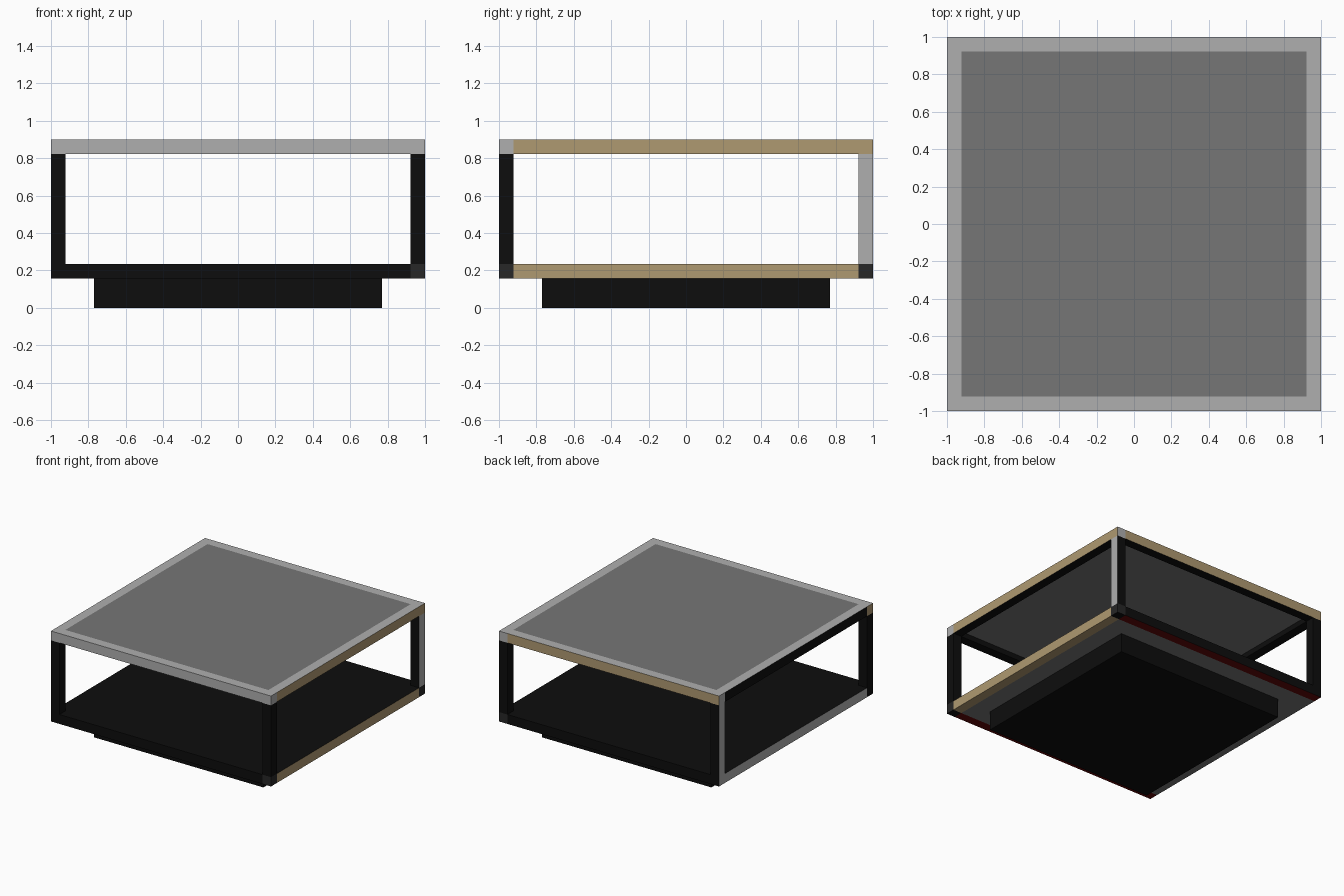
import bpy, bmesh
from mathutils import Vector

if "Cube" in bpy.data.objects:
    bpy.data.objects.remove(bpy.data.objects["Cube"])

COLOURS = {
    "black": (0.004, 0.004, 0.004, 1),
    "charcoal": (0.02, 0.02, 0.02, 1),
    "slate": (0.18, 0.18, 0.18, 1),
    "silver": (0.43, 0.43, 0.43, 1),
    "tan": (0.43, 0.32, 0.165, 1),
    "red": (0.12, 0.002, 0.002, 1),
}
MATS = {}
for mat_name, rgba in COLOURS.items():
    MATS[mat_name] = bpy.data.materials.new(mat_name)
    MATS[mat_name].diffuse_color = rgba

DIRS = {"+x": (1, 0, 0), "-x": (-1, 0, 0), "+y": (0, 1, 0),
        "-y": (0, -1, 0), "+z": (0, 0, 1), "-z": (0, 0, -1)}


def box(name, x, y, z, base="black", **sides):
    """Box spanning three (min, max) ranges; sides recolours single faces."""
    faces = {k.replace("p", "+").replace("n", "-"): v for k, v in sides.items()}
    slots = [base] + sorted(set(faces.values()) - {base})
    bm = bmesh.new()
    bmesh.ops.create_cube(bm, size=1)
    bm.normal_update()
    for f in bm.faces:
        for key, colour in faces.items():
            if f.normal.dot(Vector(DIRS[key])) > 0.9:
                f.material_index = slots.index(colour)
    for v in bm.verts:
        v.co = [r[0] + (c + 0.5) * (r[1] - r[0]) for c, r in zip(v.co, (x, y, z))]
    mesh = bpy.data.meshes.new(name)
    bm.to_mesh(mesh)
    bm.free()
    for s in slots:
        mesh.materials.append(MATS[s])
    obj = bpy.data.objects.new(name, mesh)
    bpy.context.collection.objects.link(obj)
    return obj


I = 0.923                       # inner edge of the frame
LO, HI, IN = (-1, -I), (I, 1), (-I, I)
TOP, BOT, MID = (0.823, 0.9), (0.157, 0.234), (0.234, 0.823)

# top frame rails, lapped at the corners
box("top_front_rail", (-1, 1), LO, TOP, pz="silver", ny="silver", px="silver", nx="tan")
box("top_right_rail", HI, (-I, 1), TOP, pz="silver", px="tan", py="silver")
box("top_back_rail", (-1, I), HI, TOP, pz="silver", py="tan", nx="silver")
box("top_left_rail", LO, IN, TOP, pz="silver")

# table top panel set flush into the frame
box("top_panel", IN, IN, (0.866, 0.9), "slate")

# corner posts
for side, x in (("left", LO), ("right", HI)):
    box("front_%s_post" % side, x, LO, MID)
box("back_left_post", LO, HI, MID, nx="silver")
box("back_right_post", HI, HI, MID, px="silver")

# bottom frame rails and right-hand corner blocks
box("bottom_front_rail", (-1, I), LO, BOT, nz="red")
box("bottom_back_rail", (-1, I), HI, BOT, nz="red", nx="silver")
box("bottom_right_rail", HI, IN, BOT, px="tan", nz="tan")
box("bottom_left_rail", LO, IN, BOT, nx="silver", nz="slate")
for side, y in (("front", LO), ("back", HI)):
    box("%s_corner_block" % side, HI, y, BOT, px="charcoal", py="charcoal", ny="charcoal")

# shelf inside the bottom frame
box("shelf_panel", IN, IN, BOT, nz="slate")

# recessed plinth
box("plinth", (-0.77, 0.77), (-0.77, 0.77), (0, 0.157))

for m in bpy.data.materials:
    if m.users and not m.is_grease_pencil:
        m.use_nodes = True
        m.node_tree.nodes["Principled BSDF"].inputs["Base Color"].default_value = m.diffuse_color
